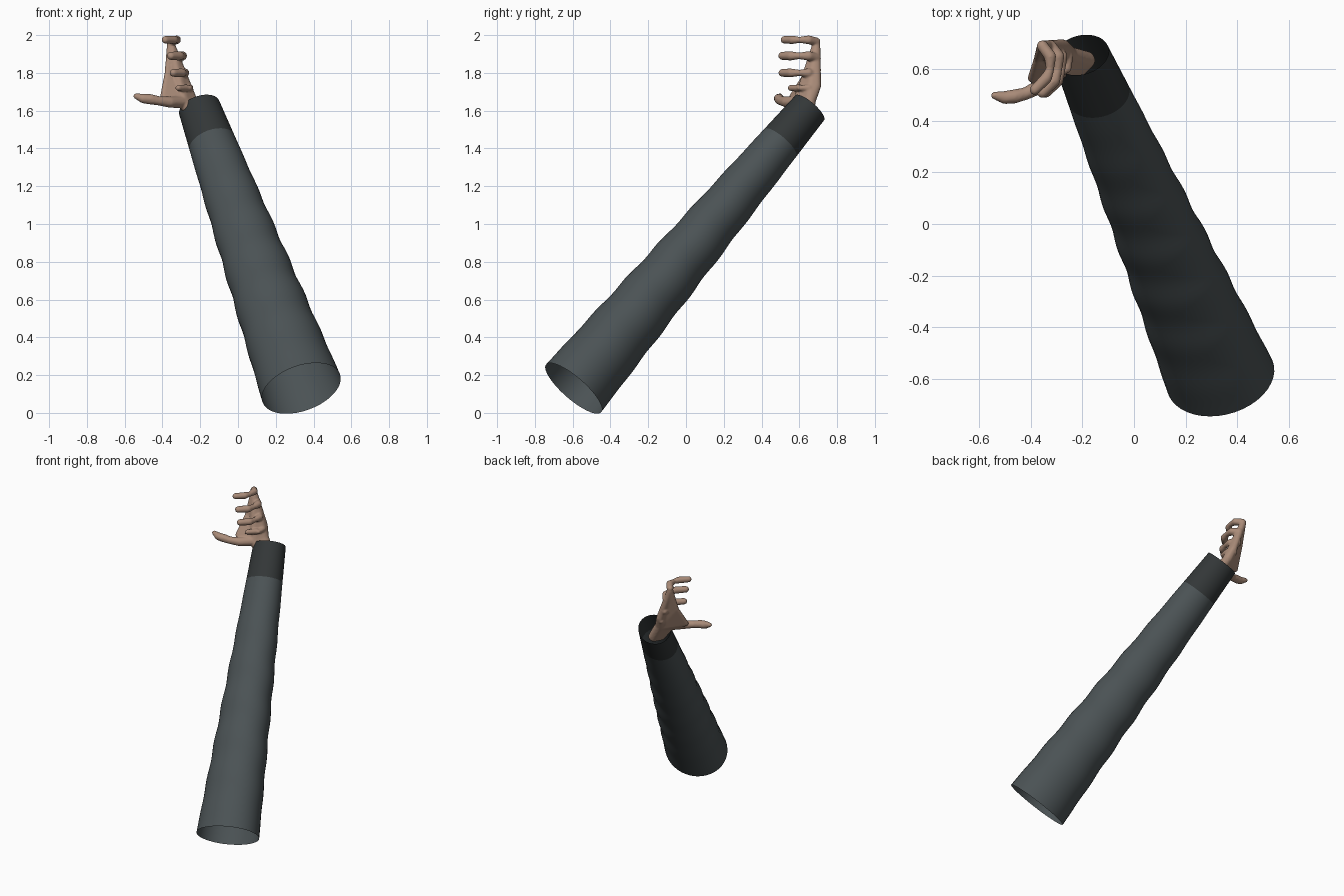
import bpy, bmesh, math
from mathutils import Vector as V

if "Cube" in bpy.data.objects:
    bpy.data.objects.remove(bpy.data.objects["Cube"])


def material(name, col):
    m = bpy.data.materials.new(name)
    m.diffuse_color = (*col, 1)
    m.use_nodes = True
    m.node_tree.nodes["Principled BSDF"].inputs["Base Color"].default_value = m.diffuse_color
    return m


def add_object(name, bm, mat):
    me = bpy.data.meshes.new(name)
    bm.to_mesh(me)
    bm.free()
    me.materials.append(mat)
    me.polygons.foreach_set("use_smooth", [True] * len(me.polygons))
    ob = bpy.data.objects.new(name, me)
    bpy.context.collection.objects.link(ob)
    return ob


cloth = material("cloth", (0.07, 0.085, 0.09))
dark = material("cuff_cloth", (0.033, 0.038, 0.039))
skin = material("skin", (0.40, 0.26, 0.19))

# Sleeve axis and the two directions across it
A, B = V((0.335, -0.595, 0.13)), V((-0.205, 0.655, 1.615))
axis = (B - A).normalized()
U = V((axis.z, 0, -axis.x)).normalized()
W = axis.cross(U)


def tube(name, t0, t1, rings, mat, fold):
    n = 40
    bm = bmesh.new()
    prev = None
    for i in range(rings + 1):
        t = t0 + (t1 - t0) * i / rings
        ru = 0.218 + (0.112 - 0.218) * t
        rw = 0.192 + (0.100 - 0.192) * t
        ring = []
        for k in range(n):
            a = 2 * math.pi * k / n
            f = 1 + fold * math.sin(math.pi * i / rings) * math.sin(t * 48 + 1.5 * math.sin(a))
            ring.append(bm.verts.new(A.lerp(B, t) + (U * ru * math.cos(a) + W * rw * math.sin(a)) * f))
        if prev:
            for k in range(n):
                bm.faces.new((prev[k], prev[(k + 1) % n], ring[(k + 1) % n], ring[k]))
        prev = ring
    return add_object(name, bm, mat)


tube("sleeve", 0, 0.875, 60, cloth, 0.022)
tube("cuff", 0.875, 1, 10, dark, 0)

# Hand: rounded hulls over balls, fused into one skin
hand_bm = bmesh.new()


def hull(*balls):
    tmp = bmesh.new()
    for x, y, z, r in balls:
        new = bmesh.ops.create_icosphere(tmp, subdivisions=2, radius=r)["verts"]
        bmesh.ops.translate(tmp, verts=new, vec=(x, y, z))
    res = bmesh.ops.convex_hull(tmp, input=tmp.verts)
    bmesh.ops.delete(tmp, geom=[v for v in tmp.verts if not v.link_faces or v in res["geom_interior"]],
                     context='VERTS')
    me = bpy.data.meshes.new("part")
    tmp.to_mesh(me)
    tmp.free()
    hand_bm.from_mesh(me)
    bpy.data.meshes.remove(me)


def chain(balls):
    for p, q in zip(balls, balls[1:]):
        hull(p, q)


# Wrist, palm and thumb web
wrist = (-0.25, 0.655, 1.655, 0.034)
heel = (-0.29, 0.60, 1.645, 0.034)
index = (-0.355, 0.69, 1.95, 0.022)
little = (-0.275, 0.69, 1.73, 0.026)
web = (-0.395, 0.565, 1.675, 0.018)
hull((-0.185, 0.635, 1.55, 0.036), (-0.215, 0.60, 1.55, 0.032), wrist, heel)
hull(wrist, heel, little, index)
hull(wrist, heel, web, (-0.375, 0.64, 1.80, 0.014))
hull(wrist, (-0.375, 0.64, 1.80, 0.014), index)

# Thumb
chain([heel, (-0.36, 0.535, 1.645, 0.030), (-0.42, 0.505, 1.652, 0.025),
       (-0.46, 0.495, 1.660, 0.028), (-0.50, 0.49, 1.664, 0.026), (-0.54, 0.498, 1.677, 0.015)])

# Curled fingers, stacked from top to bottom
for dx, z, tip, r in ((0, 1.975, 0, 0.023), (0.03, 1.89, -0.01, 0.025),
                      (0.043, 1.80, -0.01, 0.024), (0.07, 1.72, 0.035, 0.019)):
    chain([(-0.355 + dx, 0.69, z - 0.01, r), (-0.325 + dx, 0.65, z, r * 1.05),
           (-0.325 + dx, 0.60, z, r * 0.7),
           (-0.34 + dx, 0.565 + tip, z, r), (-0.385 + dx, 0.52 + tip, z, r * 0.9)])

hand = add_object("hand", hand_bm, skin)
rm = hand.modifiers.new("fuse", 'REMESH')
rm.mode = 'VOXEL'
rm.voxel_size = 0.006
rm.use_smooth_shade = True
sm = hand.modifiers.new("soften", 'SMOOTH')
sm.iterations = 4
sm.factor = 0.5
